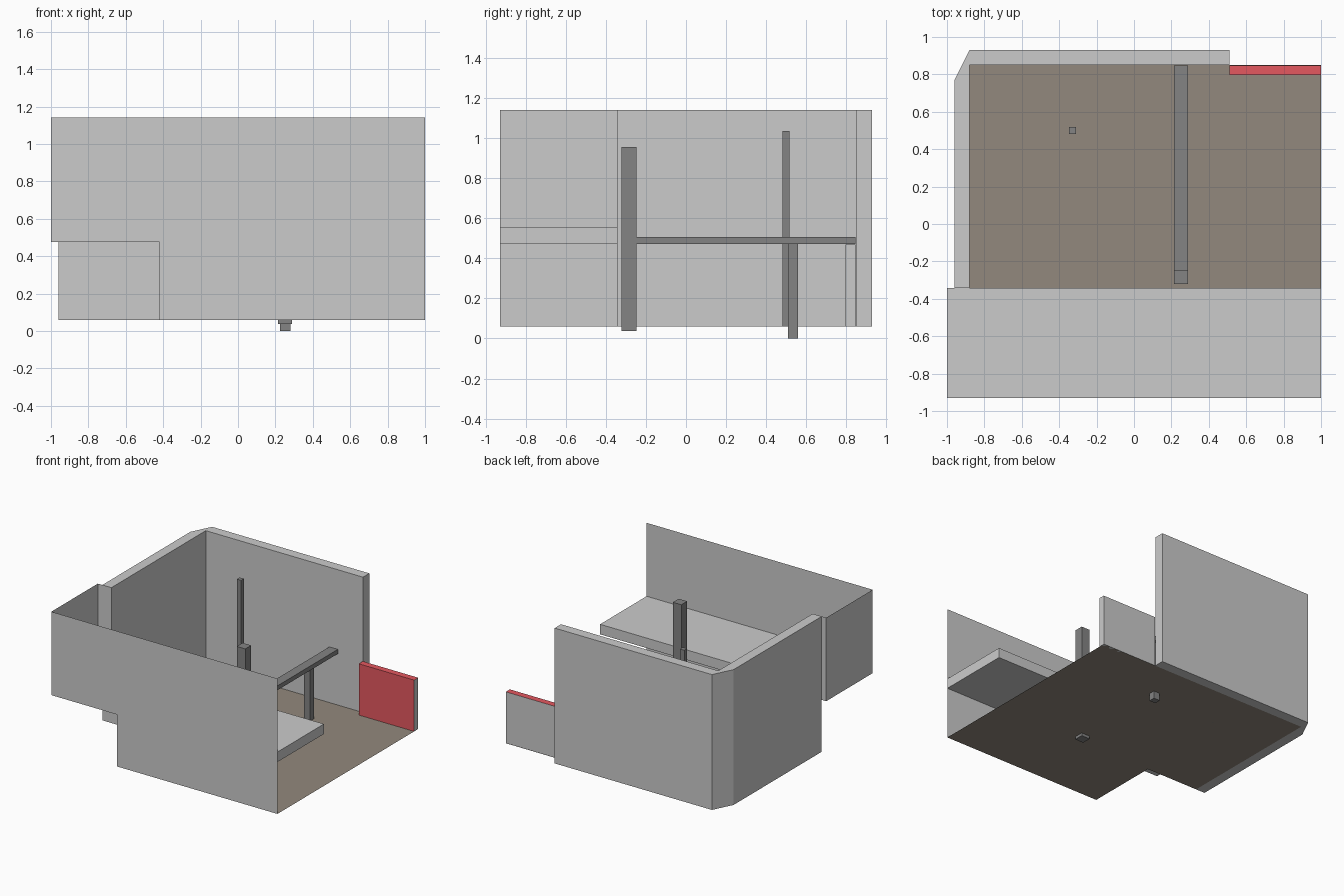
import bpy, bmesh
from mathutils import Vector

if "Cube" in bpy.data.objects:
    bpy.data.objects.remove(bpy.data.objects["Cube"])

FLOOR, TOP = 0.06, 1.142          # floor level and wall top
LOW, HIGH = 0.475, 0.555          # raised slab underside and top
FRONT, STEP, BACK = -0.93, -0.343, 0.93
NOTCH = -0.42                     # side of the recess below the slab


def material(name, rgb):
    mat = bpy.data.materials.new(name)
    mat.diffuse_color = (*rgb, 1)
    mat.use_nodes = True
    mat.node_tree.nodes["Principled BSDF"].inputs["Base Color"].default_value = mat.diffuse_color
    return mat


grey = material("wall_grey", (0.8, 0.8, 0.8))
dark = material("dark_metal", (0.23, 0.23, 0.23))
brown = material("floor_brown", (0.29, 0.25, 0.205))
red = material("panel_red", (0.78, 0.098, 0.117))


def polygon(name, points, mat=None, extrude=None):
    """Flat outline, optionally extruded into a solid along a vector."""
    bm = bmesh.new()
    face = bm.faces.new([bm.verts.new(p) for p in points])
    if extrude:
        base = bmesh.ops.extrude_face_region(bm, geom=[face], use_keep_orig=True)
        verts = [g for g in base["geom"] if isinstance(g, bmesh.types.BMVert)]
        bmesh.ops.translate(bm, verts=verts, vec=Vector(extrude))
        bmesh.ops.recalc_face_normals(bm, faces=bm.faces)
    mesh = bpy.data.meshes.new(name)
    bm.to_mesh(mesh)
    bm.free()
    obj = bpy.data.objects.new(name, mesh)
    bpy.context.collection.objects.link(obj)
    if mat:
        mesh.materials.append(mat)
    return obj


def box(name, x, y, z, mat=None):
    base = [(x[0], y[0], z[0]), (x[1], y[0], z[0]), (x[1], y[1], z[0]), (x[0], y[1], z[0])]
    return polygon(name, base, mat, (0, 0, z[1] - z[0]))


# L-shaped floor sheet
floor = [(NOTCH, FRONT), (1, FRONT), (1, 0.85), (-0.88, 0.85), (-0.88, STEP), (NOTCH, STEP)]
polygon("floor", [(x, y, FLOOR) for x, y in floor], brown)

# Thick left and back wall with a chamfered corner
wall = [(-0.96, STEP), (-0.96, 0.77), (-0.88, BACK), (0.51, BACK),
        (0.51, 0.85), (-0.88, 0.85), (-0.88, STEP)]
polygon("left_back_wall", [(x, y, FLOOR) for x, y in wall], None, (0, 0, TOP - FLOOR))

# Thin front wall with the lower left corner cut out
front = [(NOTCH, FLOOR), (1, FLOOR), (1, TOP), (-1, TOP), (-1, LOW), (NOTCH, LOW)]
polygon("front_wall", [(x, FRONT, z) for x, z in front])


# Thin wall sheets around the raised slab and the recess
def wall_sheet(name, a, b, z0, z1):
    polygon(name, [(*a, z0), (*b, z0), (*b, z1), (*a, z1)])


wall_sheet("upper_left_wall", (-1, STEP), (-1, FRONT), LOW, TOP)
wall_sheet("left_wall_return", (-1, STEP), (-0.96, STEP), LOW, TOP)
wall_sheet("recess_back", (-0.96, STEP), (NOTCH, STEP), FLOOR, LOW)
wall_sheet("recess_side", (NOTCH, FRONT), (NOTCH, STEP), FLOOR, LOW)

# Raised slab along the front
box("raised_slab", (-1, 1), (FRONT, STEP), (LOW, HIGH))

# Low red panel: red inside and on top, grey elsewhere
panel = box("low_panel", (0.51, 1), (0.797, 0.848), (FLOOR, 0.47), grey)
panel.data.materials.append(red)
for face in panel.data.polygons:
    if face.normal.y < -0.5 or face.normal.z > 0.5:
        face.material_index = 1

# Beam and posts
beam_x = (0.215, 0.29)
box("beam", beam_x, (-0.248, 0.847), (0.472, 0.507), dark)
box("front_post", beam_x, (-0.322, -0.248), (0.038, 0.957), dark)
box("beam_support", (0.225, 0.28), (0.51, 0.56), (0, 0.472), dark)
box("slim_post", (-0.348, -0.31), (0.482, 0.518), (FLOOR, 1.037), dark)
